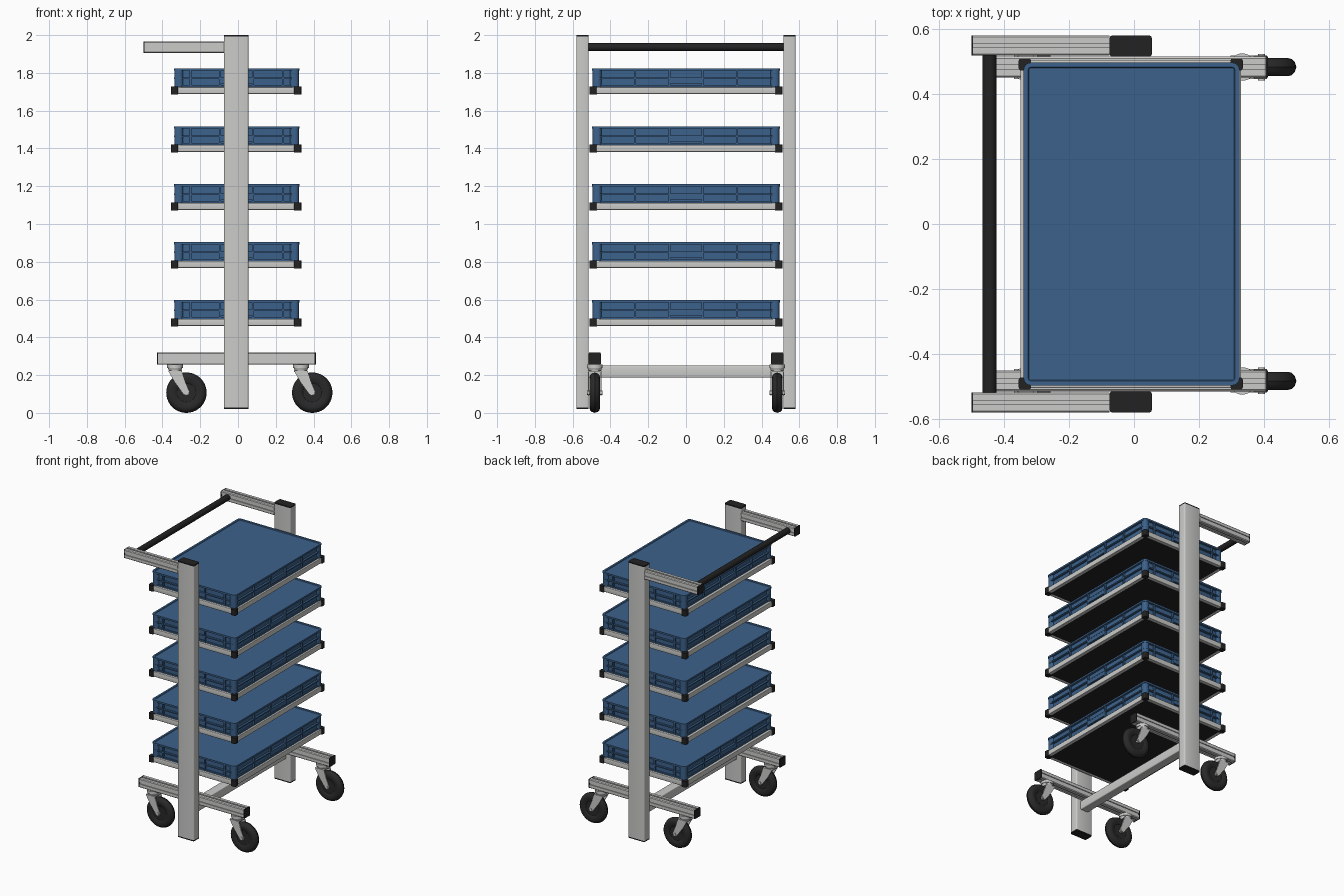
import bpy, bmesh, math
from mathutils import Matrix, Vector

if "Cube" in bpy.data.objects:
    bpy.data.objects.remove(bpy.data.objects["Cube"])


def material(name, rgb):
    m = bpy.data.materials.new(name)
    m.diffuse_color = (*rgb, 1)
    m.use_nodes = True
    m.node_tree.nodes["Principled BSDF"].inputs["Base Color"].default_value = m.diffuse_color
    return m


SILVER = material("brushed silver", (0.6, 0.6, 0.59))
BLACK = material("black plastic", (0.016, 0.016, 0.017))
RUBBER = material("dark rubber", (0.022, 0.022, 0.023))
BLUE = material("crate blue", (0.045, 0.122, 0.26))


def finish(name, bm, mat):
    bmesh.ops.recalc_face_normals(bm, faces=bm.faces)
    me = bpy.data.meshes.new(name)
    bm.to_mesh(me)
    bm.free()
    me.materials.append(mat)
    return place(name, me)


def place(name, me, loc=(0, 0, 0)):
    ob = bpy.data.objects.new(name, me)
    ob.location = loc
    bpy.context.collection.objects.link(ob)
    return ob


def slab(bm, x0, x1, y0, y1, z0, z1, r=0.0, axis=2):
    """Box from limits; edges along the given axis are rounded by r."""
    size = Matrix.Diagonal((x1 - x0, y1 - y0, z1 - z0, 1))
    mid = Matrix.Translation(((x0 + x1) / 2, (y0 + y1) / 2, (z0 + z1) / 2))
    vs = bmesh.ops.create_cube(bm, size=1, matrix=mid @ size)["verts"]
    if r:
        es = {e for v in vs for e in v.link_edges
              if abs((e.verts[0].co - e.verts[1].co).normalized()[axis]) > 0.9}
        bmesh.ops.bevel(bm, geom=list(es), offset=r, segments=3, profile=0.5, affect='EDGES')


def box(name, mat, *lim, r=0.0, axis=2):
    bm = bmesh.new()
    slab(bm, *lim, r=r, axis=axis)
    return finish(name, bm, mat)


def extrude(bm, pts, offset):
    f = bm.faces.new([bm.verts.new(p) for p in pts])
    ext = bmesh.ops.extrude_face_region(bm, geom=[f])["geom"]
    bmesh.ops.translate(bm, vec=offset, verts=[g for g in ext if isinstance(g, bmesh.types.BMVert)])


def slotted_rail(name, x0, x1, y, z, w):
    """Square aluminium rail along x with a shallow slot in each side."""
    h, g, d, c = w / 2, w * 0.1, 0.006, 0.005
    side = [(-h + c, -h), (-g, -h), (-g, -h + d), (g, -h + d), (g, -h), (h - c, -h)]
    pts = []
    for k in range(4):
        a = k * math.pi / 2
        pts += [(x0, y + p * math.cos(a) - q * math.sin(a), z + p * math.sin(a) + q * math.cos(a))
                for p, q in side]
    bm = bmesh.new()
    extrude(bm, pts, (x1 - x0, 0, 0))
    return finish(name, bm, SILVER)


def cylinder(bm, p, q, r0, r1=None, n=32):
    p, q = Vector(p), Vector(q)
    d = q - p
    m = Matrix.Translation((p + q) / 2) @ d.to_track_quat('Z', 'Y').to_matrix().to_4x4()
    bmesh.ops.create_cone(bm, cap_ends=True, segments=n, radius1=r0,
                          radius2=r0 if r1 is None else r1, depth=d.length, matrix=m)


def lathe_y(bm, prof, x, z, n=40):
    """Spin (radius, y) points about an axis along y."""
    vs = [bm.verts.new((x + r, y, z)) for r, y in prof]
    es = [bm.edges.new(p) for p in zip(vs, vs[1:])]
    bmesh.ops.spin(bm, geom=vs + es, cent=(x, 0, z), axis=(0, 1, 0),
                   angle=2 * math.pi, steps=n, use_merge=True)
    bmesh.ops.remove_doubles(bm, verts=bm.verts, dist=1e-5)


# Upright posts, handle arms and base rails on both sides
for s, side in ((-1, "front"), (1, "back")):
    y0, y1 = sorted((s * 0.515, s * 0.58))
    box(side + "_post", SILVER, -0.075, 0.055, y0, y1, 0.028, 1.992, r=0.008)
    box(side + "_post_top_cap", BLACK, -0.075, 0.055, y0, y1, 1.992, 2.0, r=0.008)
    box(side + "_post_bottom_cap", BLACK, -0.075, 0.055, y0, y1, 0.02, 0.028, r=0.008)
    slotted_rail(side + "_handle_arm", -0.495, -0.075, s * 0.549, 1.936, 0.062)
    box(side + "_arm_cap", BLACK, -0.5, -0.495, s * 0.549 - 0.031, s * 0.549 + 0.031,
        1.905, 1.967, r=0.005, axis=0)
    slotted_rail(side + "_base_rail", -0.423, 0.405, s * 0.483, 0.287, 0.064)
    for x in (-0.43, 0.405):
        box(side + "_base_rail_cap", BLACK, x, x + 0.007, s * 0.483 - 0.032,
            s * 0.483 + 0.032, 0.255, 0.319, r=0.005, axis=0)

# Cross member and push handle
box("cross_member", SILVER, -0.042, 0.022, -0.515, 0.515, 0.187, 0.251, r=0.006, axis=1)
bm = bmesh.new()
cylinder(bm, (-0.445, -0.52, 1.936), (-0.445, 0.52, 1.936), 0.021)
finish("push_handle", bm, BLACK)

# Swivel caster, modelled once about its stem
R = 0.107
bm = bmesh.new()
lathe_y(bm, [(0, -0.02), (0.05, -0.02), (0.055, -0.024), (0.08, -0.028), (0.092, -0.025),
             (0.102, -0.015), (R, 0), (0.102, 0.015), (0.092, 0.025), (0.08, 0.028),
             (0.055, 0.024), (0.05, 0.02), (0, 0.02)], 0.06, R)
wheel = finish("caster_wheel", bm, RUBBER)
bm = bmesh.new()
cylinder(bm, (0, 0, 0.238), (0, 0, 0.256), 0.042)
cylinder(bm, (0, 0, 0.222), (0, 0, 0.238), 0.032, 0.038)
slab(bm, -0.036, 0.036, -0.036, 0.036, 0.216, 0.224, r=0.008)
for s in (-1, 1):
    y = s * 0.033 - 0.003
    extrude(bm, [(-0.036, y, 0.222), (0.036, y, 0.222), (0.052, y, 0.17), (0.076, y, 0.112),
                 (0.072, y, 0.096), (0.056, y, 0.092), (0.043, y, 0.1), (-0.004, y, 0.165)],
            (0, 0.006, 0))
cylinder(bm, (0.06, -0.041, R), (0.06, 0.041, R), 0.011, n=12)
fork = finish("caster_fork", bm, SILVER)
spots = [(x, y, 0) for x in (-0.333, 0.333) for y in (-0.483, 0.483)]
for part in (wheel, fork):
    part.location = spots[0]
    for p in spots[1:]:
        place(part.name, part.data, p)

# Shelf: silver edge rails, black corner blocks and black panel
CX, HX, HY = -0.01, 0.345, 0.51
bm = bmesh.new()
for s in (-1, 1):
    x0, x1 = sorted((CX + s * HX * 0.985, CX + s * (HX - 0.03)))
    y0, y1 = sorted((s * HY * 0.99, s * (HY - 0.03)))
    slab(bm, x0, x1, -HY + 0.035, HY - 0.035, 0.003, 0.04, r=0.004, axis=1)
    slab(bm, CX - HX + 0.035, CX + HX - 0.035, y0, y1, 0.003, 0.04, r=0.004, axis=0)
frame = finish("shelf_frame", bm, SILVER)
bm = bmesh.new()
slab(bm, CX - HX + 0.028, CX + HX - 0.028, -HY + 0.028, HY - 0.028, 0.004, 0.03)
for sx in (-1, 1):
    for sy in (-1, 1):
        x0, x1 = sorted((CX + sx * HX, CX + sx * (HX - 0.038)))
        y0, y1 = sorted((sy * HY, sy * (HY - 0.038)))
        slab(bm, x0, x1, y0, y1, 0.0, 0.043, r=0.008)
panel = finish("shelf_panel_and_corners", bm, BLACK)

# Crate: recessed core with rim, flange, corner pillars and ribs
CX, HX, HY = -0.0075, 0.3325, 0.497


def ring(bm, inset, z0, z1):
    slab(bm, CX - HX + inset, CX + HX - inset, -HY + inset, HY - inset, z0, z1, r=0.022)


bm = bmesh.new()
ring(bm, 0.016, 0.034, 0.128)     # core
ring(bm, 0.008, 0.04, 0.05)       # foot
ring(bm, 0.002, 0.082, 0.09)      # flange
ring(bm, 0.0, 0.127, 0.139)       # rim
for sx in (-1, 1):
    for sy in (-1, 1):
        x0, x1 = sorted((CX + sx * (HX - 0.003), CX + sx * (HX - 0.05)))
        y0, y1 = sorted((sy * (HY - 0.003), sy * (HY - 0.05)))
        slab(bm, x0, x1, y0, y1, 0.04, 0.13, r=0.018)
for s in (-1, 1):
    xa, xb = sorted((CX + s * (HX - 0.003), CX + s * (HX - 0.03)))
    ya, yb = sorted((s * (HY - 0.003), s * (HY - 0.03)))
    for t in (-0.27, -0.087, 0.087, 0.27):
        slab(bm, xa, xb, t - 0.005, t + 0.005, 0.045, 0.13)
    for t in (-0.245, -0.087, 0.087, 0.245):
        slab(bm, CX + t - 0.005, CX + t + 0.005, ya, yb, 0.045, 0.13)
    # Grip bars in the middle of each side
    slab(bm, xa, xb, -0.087, 0.087, 0.058, 0.082)
    slab(bm, CX - 0.087, CX + 0.087, ya, yb, 0.058, 0.082)
# Shallow recess inside the rim on top
top = [f for f in bm.faces if f.normal.z > 0.9 and f.calc_center_median().z > 0.138]
bmesh.ops.inset_region(bm, faces=top, thickness=0.014, depth=0)
bmesh.ops.inset_region(bm, faces=top, thickness=0.003, depth=-0.004)
crate = finish("crate", bm, BLUE)

# Five stacked shelf levels
for part in (frame, panel, crate):
    part.location.z = 0.458
    for i in range(1, 5):
        place(part.name, part.data, (0, 0, 0.458 + 0.3068 * i))

# Smooth rounded surfaces, keep edges sharp
for ob in bpy.context.collection.objects:
    ob.select_set(True)
    bpy.context.view_layer.objects.active = ob
bpy.ops.object.shade_smooth_by_angle(angle=math.radians(35))
